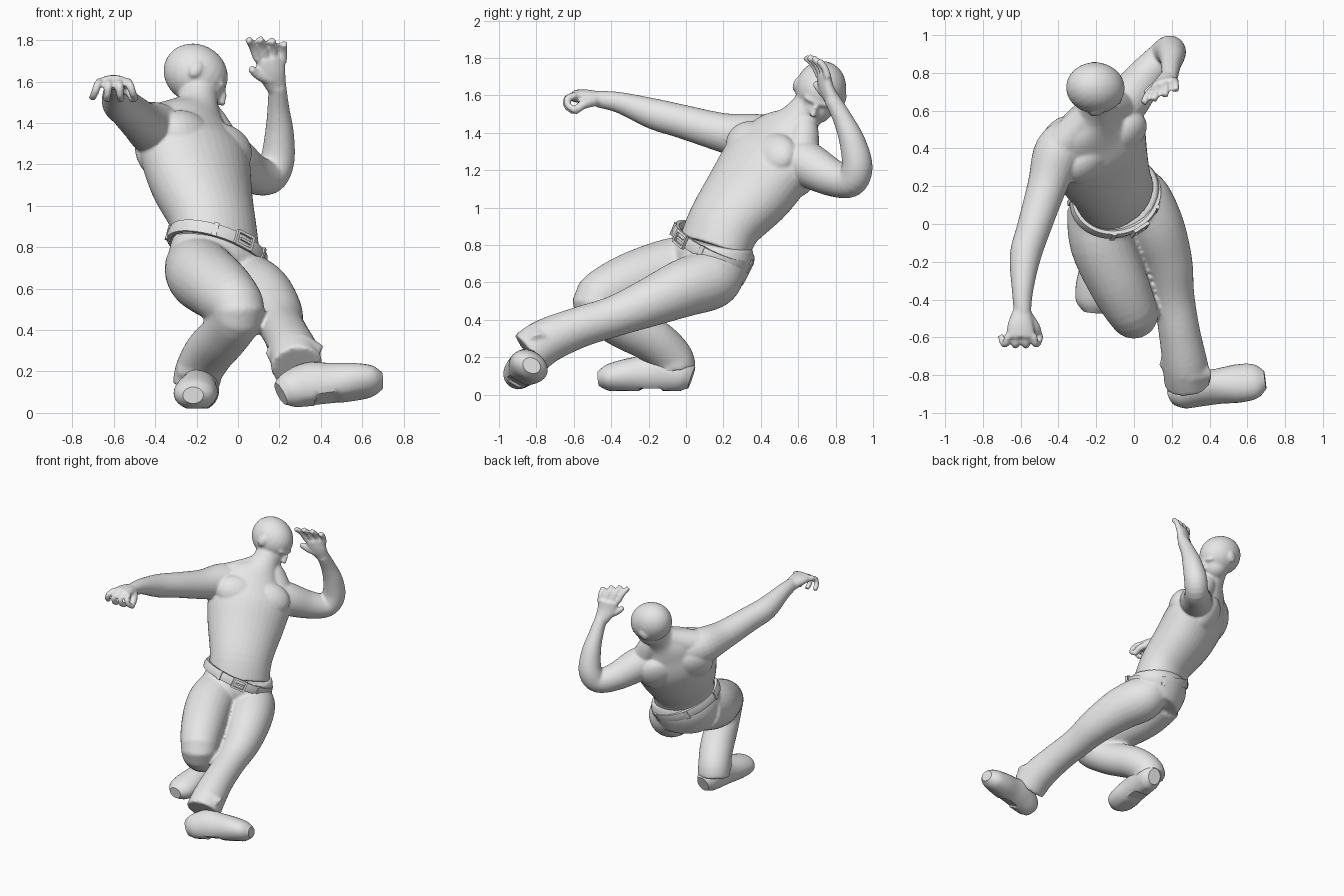
import bpy
import bmesh
import math
from mathutils import Matrix, Vector

if "Cube" in bpy.data.objects:
    bpy.data.objects.remove(bpy.data.objects["Cube"], do_unlink=True)

grey = bpy.data.materials.new("plain_grey")
grey.use_nodes = True
grey.diffuse_color = (0.8, 0.8, 0.8, 1)
grey.node_tree.nodes["Principled BSDF"].inputs["Base Color"].default_value = (0.8, 0.8, 0.8, 1)


def frame(origin, front, up):
    """Matrix whose local -y is the front and local z is up."""
    front = Vector(front).normalized()
    left = Vector(up).cross(front).normalized()
    up = front.cross(left)
    matrix = Matrix((left, -front, up)).transposed().to_4x4()
    return Matrix.Translation(origin) @ matrix


def spline(values, i, t):
    """Catmull-Rom point between stations i and i + 1."""
    last = len(values) - 1
    a, b, c, d = (values[min(max(k, 0), last)] for k in (i - 1, i, i + 1, i + 2))
    return b + 0.5 * t * (c - a + t * (2 * a - 5 * b + 4 * c - d + t * (3 * (b - c) + d - a)))


def tube(bm, stations, side=(1, 0, 0), sides=24, steps=5):
    """Closed sweep of ellipses; a station is x, y, z, half width, half depth."""
    centres = [Vector(s[:3]) for s in stations]
    radii = [Vector((s[3], s[-1], 0)) for s in stations]
    path = [(spline(centres, i, k / steps), spline(radii, i, k / steps))
            for i in range(len(stations) - 1) for k in range(steps)]
    path.append((centres[-1], radii[-1]))
    rings = []
    for i, (centre, radius) in enumerate(path):
        along = (path[min(i + 1, len(path) - 1)][0] - path[max(i - 1, 0)][0]).normalized()
        a = Vector(side)
        a = (a - along * a.dot(along)).normalized()
        b = along.cross(a)
        angles = [math.tau * j / sides for j in range(sides)]
        rings.append([bm.verts.new(centre + a * radius.x * math.cos(g) + b * radius.y * math.sin(g))
                      for g in angles])
    for low, high in zip(rings, rings[1:]):
        for j in range(sides):
            k = (j + 1) % sides
            bm.faces.new((low[j], low[k], high[k], high[j]))
    bm.faces.new(rings[0][::-1])
    bm.faces.new(rings[-1])


def blob(bm, matrix, place, size):
    bmesh.ops.create_uvsphere(bm, u_segments=24, v_segments=16, radius=1,
                              matrix=matrix @ Matrix.Translation(place) @ Matrix.Diagonal((*size, 1)))


def block(bm, matrix, place, size):
    bmesh.ops.create_cube(bm, size=1,
                          matrix=matrix @ Matrix.Translation(place) @ Matrix.Diagonal((*size, 1)))


def finish(bm, name, voxel=0, relax=4):
    bmesh.ops.recalc_face_normals(bm, faces=bm.faces)
    mesh = bpy.data.meshes.new(name)
    bm.to_mesh(mesh)
    bm.free()
    mesh.shade_smooth()
    mesh.set_sharp_from_angle(angle=math.radians(40))
    mesh.materials.append(grey)
    obj = bpy.data.objects.new(name, mesh)
    bpy.context.collection.objects.link(obj)
    if voxel:
        remesh = obj.modifiers.new("fuse", "REMESH")
        remesh.mode = "VOXEL"
        remesh.voxel_size = voxel
        remesh.use_smooth_shade = True
        smooth = obj.modifiers.new("relax", "SMOOTH")
        smooth.factor = 0.5
        smooth.iterations = relax
    return obj


# Torso and neck
body = bmesh.new()
across = (0.8, 0.55, -0.3)
tube(body, [(-.1, .15, .78, .22, .175), (-.12, .21, .92, .225, .18), (-.18, .35, 1.1, .275, .205),
            (-.21, .45, 1.25, .295, .2), (-.215, .53, 1.37, .23, .145), (-.2, .6, 1.46, .115, .105),
            (-.19, .69, 1.57, .09, .095)], across, 40)
chest = frame((-.21, .45, 1.25), (.62, -.6, .51), (-.14, .56, .82))
for s in (-1, 1):
    blob(body, chest, (s * .12, -.095, .02), (.15, .09, .12))
    blob(body, chest, (s * .13, .1, .02), (.14, .09, .15))
tube(body, [(-.2, .63, 1.5, .06), (-.28, .53, 1.44, .085), (-.37, .43, 1.4, .1)])
tube(body, [(-.18, .63, 1.49, .06), (-.13, .63, 1.4, .08), (-.08, .62, 1.3, .09)])

# Arms: right stretched to the front, left bent upward
tube(body, [(-.32, .47, 1.35, .11), (-.4, .38, 1.37, .13), (-.46, .2, 1.4, .105),
            (-.53, -.02, 1.46, .09), (-.575, -.17, 1.5, .083), (-.59, -.35, 1.56, .057),
            (-.59, -.47, 1.58, .045)])
tube(body, [(-.13, .56, 1.28, .11), (-.04, .65, 1.23, .12), (.06, .78, 1.16, .1),
            (.15, .88, 1.14, .085), (.19, .915, 1.22, .083), (.2, .89, 1.35, .07),
            (.195, .84, 1.47, .053), (.19, .78, 1.58, .043)], (.8, -.6, .1))


# Hands: palm, four spread fingers along the palm's width, thumb
def hand(palm, width, knuckle, gap, bends, thumb):
    tube(body, palm, width)
    for k in (-1.5, -.5, .5, 1.5):
        step = Vector(width).normalized() * gap * k
        base = Vector(knuckle) + step
        points = [base] + [base + step * .2 * i + Vector(b) * (1.1 - abs(k) / 10)
                           for i, b in enumerate(bends, 1)]
        tube(body, [(*p, .021 - .001 * i) for i, p in enumerate(points)], width, 10)
    tube(body, thumb, (0, 1, 0), 10)


hand([(-.59, -.45, 1.575, .046, .042), (-.6, -.53, 1.595, .068, .036), (-.6, -.6, 1.595, .08, .034)],
     (1, 0, 0), (-.6, -.59, 1.6), .044, [(0, -.045, -.02), (0, -.04, -.06), (0, .0, -.085)],
     [(-.56, -.49, 1.57, .03), (-.52, -.55, 1.55, .026), (-.505, -.6, 1.51, .02)])
hand([(.19, .79, 1.56, .045, .04), (.165, .75, 1.64, .068, .036), (.155, .735, 1.71, .075, .03)],
     (.9, .35, -.1), (.155, .735, 1.7), .044, [(-.01, -.025, .06), (-.02, -.065, .1)],
     [(.16, .75, 1.61, .032), (.1, .72, 1.63, .024), (.06, .69, 1.665, .018)])

# Head, turned toward the raised arm and looking down
head = frame((-.2, .72, 1.635), (.86, -.12, -.5), (.45, .3, .84))
blob(body, head, (0, .005, 0), (.135, .16, .142))
blob(body, head, (0, -.07, -.07), (.1, .095, .095))
blob(body, head, (0, -.115, -.125), (.05, .035, .035))
blob(body, head, (0, -.13, .0), (.08, .032, .022))
blob(body, head, (0, -.165, -.04), (.014, .022, .035))
blob(body, head, (0, -.17, -.058), (.022, .028, .016))
blob(body, head, (0, -.145, -.095), (.036, .018, .012))
for s in (-1, 1):
    blob(body, head, (s * .045, -.126, -.028), (.022, .02, .014))
    blob(body, head, (s * .132, .0, -.02), (.016, .03, .042))
finish(body, "body", .009)

# Trousers: seat, bent right leg, stretched left leg
trousers = bmesh.new()
tube(trousers, [(-.09, .155, .82, .235, .19), (-.1, .14, .73, .25, .205), (-.09, .12, .6, .2, .17)],
     across, 40)
tube(trousers, [(-.2, .1, .71, .155), (-.17, -.1, .66, .17), (-.07, -.34, .58, .155),
                (0, -.48, .49, .13), (-.06, -.36, .38, .12), (-.14, -.18, .29, .12),
                (-.19, -.08, .2, .115), (-.2, -.06, .13, .115)])
tube(trousers, [(-.02, .22, .68, .12), (.03, .14, .62, .16), (.11, -.01, .57, .155),
                (.18, -.2, .49, .13), (.21, -.38, .42, .11), (.24, -.57, .36, .11),
                (.27, -.74, .29, .12), (.285, -.84, .22, .125)])
# Cloth gathered at the hems
tube(trousers, [(.17, -.72, .27, .05), (.27, -.8, .35, .045), (.38, -.79, .28, .055)])
tube(trousers, [(-.27, -.12, .2, .04), (-.18, -.19, .2, .045), (-.1, -.1, .2, .04)])
finish(trousers, "trousers", .012, 6)

# Belt with loops and buckle, in the tilted waist frame
waist = frame((-.1, .145, .795), (.6, -.8, .17), (.23, .4, .91))
belt = bmesh.new()
profile = [(0, -.03), (.02, -.03), (.026, 0), (.02, .03), (0, .03), (-.02, 0)]
rings = []
for i in range(48):
    g = math.tau * i / 48
    rings.append([belt.verts.new(waist @ Vector((math.cos(g) * (.238 + d), math.sin(g) * (.195 + d), h)))
                  for d, h in profile])
for i, ring in enumerate(rings):
    following = rings[(i + 1) % len(rings)]
    for j in range(len(profile)):
        k = (j + 1) % len(profile)
        belt.faces.new((ring[j], following[j], following[k], ring[k]))
finish(belt, "belt")

loops = bmesh.new()
for degrees in (30, 90, 150, 235, 305):
    g = math.radians(degrees)
    spot = waist @ Matrix.Translation((math.cos(g) * .26, math.sin(g) * .217, 0))
    block(loops, spot @ Matrix.Rotation(g, 4, "Z"), (0, 0, 0), (.014, .025, .07))
finish(loops, "belt_loops")

buckle = bmesh.new()
for s in (-1, 1):
    block(buckle, waist, (0, -.222, s * .032), (.1, .018, .014))
    block(buckle, waist, (s * .045, -.222, 0), (.014, .018, .07))
block(buckle, waist, (.01, -.224, 0), (.07, .012, .012))
finish(buckle, "buckle")


# Shoes: swept upper with flat sole, raised arch and heel block
def shoe(name, heel, toe_direction, up):
    bm = bmesh.new()
    tube(bm, [(0, .03, .07, .05, .06), (0, -.02, .085, .08, .09), (0, -.12, .1, .088, .11),
              (0, -.22, .09, .092, .1), (0, -.33, .08, .105, .088), (0, -.42, .07, .095, .07),
              (0, -.47, .065, .05, .04)], sides=28)
    for v in bm.verts:
        arch = -.24 < v.co.y < -.13
        v.co.z = max(v.co.z, .012 if arch else 0)
    bm.transform(frame(heel, toe_direction, up))
    finish(bm, name)


shoe("right_shoe", (-.17, .0, .02), (-.1, -1, 0), (0, 0, 1))
shoe("left_shoe", (.25, -.94, .035), (.43, .08, .06), (0, .48, .87))
